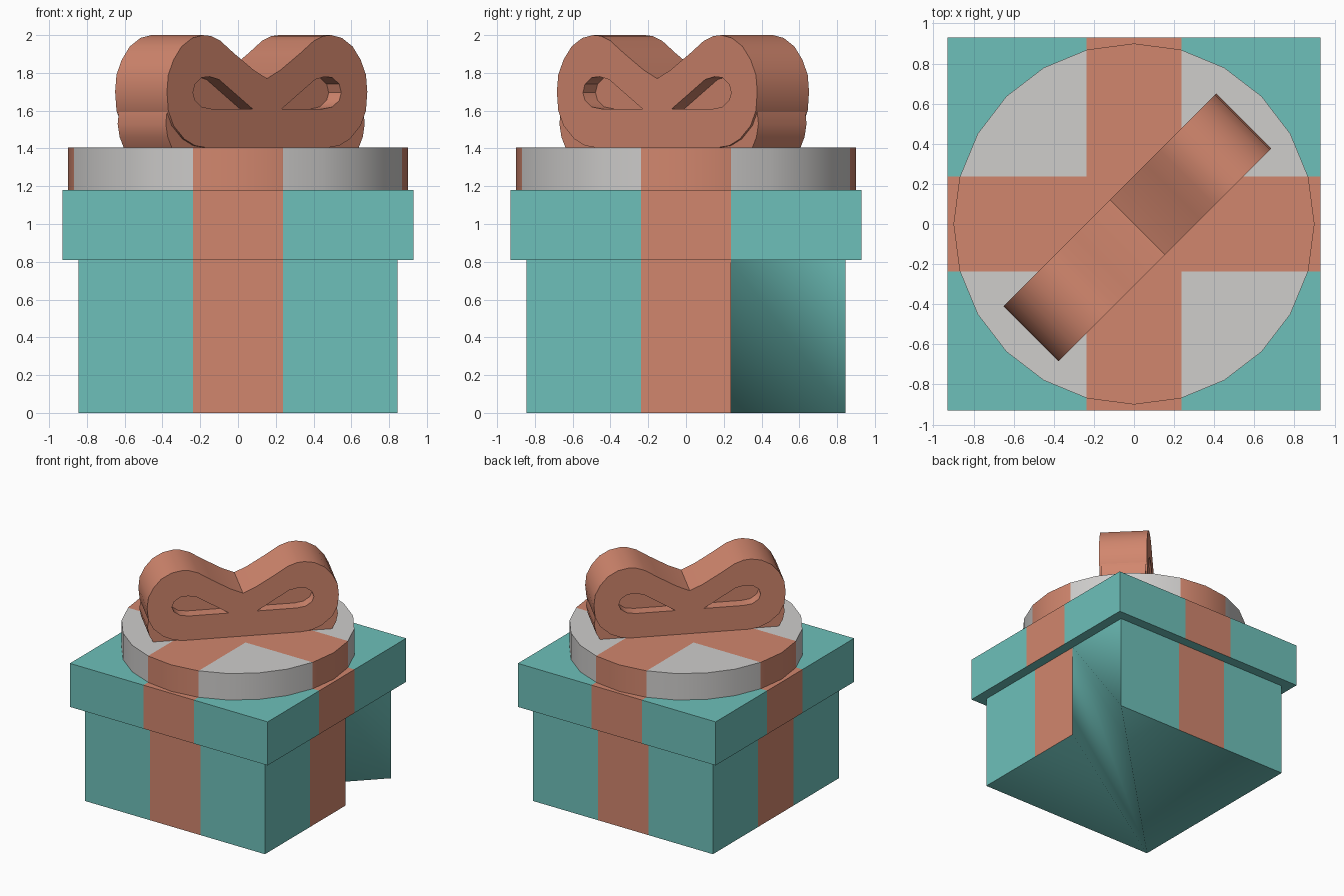
import bpy, bmesh, math
from mathutils import Matrix, Vector

if "Cube" in bpy.data.objects:
    bpy.data.objects.remove(bpy.data.objects["Cube"])


def material(name, rgb):
    m = bpy.data.materials.new(name)
    m.diffuse_color = (*rgb, 1)
    m.use_nodes = True
    m.node_tree.nodes["Principled BSDF"].inputs["Base Color"].default_value = m.diffuse_color
    return m


TEAL = material("teal", (0.155, 0.53, 0.49))
SALMON = material("salmon", (0.64, 0.24, 0.155))
WHITE = material("pale grey", (0.62, 0.61, 0.60))
BAND = 0.237  # half width of the ribbon
W, H = 0.845, 0.81  # body half width and height


def cut_bands(bm):
    for axis in ((1, 0, 0), (0, 1, 0)):
        for s in (-BAND, BAND):
            bmesh.ops.bisect_plane(bm, geom=bm.verts[:] + bm.edges[:] + bm.faces[:],
                                   plane_co=Vector(axis) * s, plane_no=axis, dist=1e-4)


def paint_bands(bm):
    # ribbon runs where a face lies within the cross, never on undersides
    for f in bm.faces:
        c, n = f.calc_center_median(), f.normal
        inside = min(abs(c.x), abs(c.y)) < BAND
        f.material_index = 1 if inside and n.z > -0.5 else 0


def finish(name, bm, mats):
    me = bpy.data.meshes.new(name)
    bm.to_mesh(me)
    bm.free()
    ob = bpy.data.objects.new(name, me)
    bpy.context.collection.objects.link(ob)
    for m in mats:
        me.materials.append(m)
    return ob


def banded_box(half, z0, z1):
    bm = bmesh.new()
    bmesh.ops.create_cube(bm, size=1, matrix=Matrix.Translation((0, 0, (z0 + z1) / 2))
                          @ Matrix.Diagonal((2 * half, 2 * half, z1 - z0, 1)))
    cut_bands(bm)
    bm.normal_update()
    paint_bands(bm)
    return bm


# body: floor and one side panel are replaced by a folded smooth sheet
bm = banded_box(W, 0, H)
gone = [f for f in bm.faces if f.normal.z < -0.5 or
        (f.normal.x > 0.5 and f.calc_center_median().y > BAND)]
bmesh.ops.delete(bm, geom=gone, context='FACES')
finish("box_body", bm, [TEAL, SALMON])

bm = bmesh.new()
A, B, C, D, E, F, G = [bm.verts.new(p) for p in (
    (W, BAND, H), (W, W, H), (W, W, 0), (-W, -W, 0), (-W, W, 0), (W, -W, 0), (W, BAND, 0))]
for tri in ((A, C, B), (A, D, C), (A, G, D), (D, E, C), (D, G, F)):
    bm.faces.new(tri).smooth = True
finish("box_floor", bm, [TEAL])

# lid
finish("box_lid", banded_box(0.93, H, 1.18), [TEAL, SALMON])

# round plate on the lid
bm = bmesh.new()
bmesh.ops.create_cone(bm, cap_ends=True, segments=24, radius1=0.9, radius2=0.9, depth=0.225,
                      matrix=Matrix.Translation((0, 0, 1.2925)) @ Matrix.Rotation(math.radians(15), 4, 'Z'))
cut_bands(bm)
bm.normal_update()
paint_bands(bm)
plate = finish("round_plate", bm, [WHITE, SALMON])


def smooth(ob, deg=35):
    bpy.ops.object.select_all(action='DESELECT')
    ob.select_set(True)
    bpy.context.view_layer.objects.active = ob
    bpy.ops.object.shade_smooth_by_angle(angle=math.radians(deg))


smooth(plate)


# bow: flat profiles extruded across the diagonal
def mirrored(half):
    return half + [(-x, z) for x, z in reversed(half) if x > 0]


def extruded(name, loops, depth):
    cu = bpy.data.curves.new(name, 'CURVE')
    cu.dimensions = '2D'
    cu.fill_mode = 'BOTH'
    cu.extrude = depth
    for pts in loops:
        sp = cu.splines.new('POLY')
        sp.points.add(len(pts) - 1)
        for p, (x, z) in zip(sp.points, pts):
            p.co = (x, z, 0, 1)
        sp.use_cyclic_u = True
    ob = bpy.data.objects.new(name, cu)
    bpy.context.collection.objects.link(ob)
    r = math.sqrt(0.5)
    ob.matrix_world = Matrix(((r, 0, r, 0.017), (r, 0, -r, -0.016), (0, 1, 0, 0), (0, 0, 0, 1)))
    cu.materials.append(SALMON)
    bpy.ops.object.select_all(action='DESELECT')
    ob.select_set(True)
    bpy.context.view_layer.objects.active = ob
    bpy.ops.object.convert(target='MESH')
    ob = bpy.context.view_layer.objects.active
    smooth(ob)


outer = mirrored([(0, 1.77), (0.1, 1.815), (0.25, 1.905), (0.35, 1.97), (0.42, 1.995), (0.48, 2.0),
                  (0.56, 1.985), (0.64, 1.94), (0.70, 1.87), (0.74, 1.79), (0.75, 1.70),
                  (0.74, 1.60), (0.70, 1.52), (0.62, 1.45), (0.54, 1.415), (0.46, 1.405)])
hole = [(0.11, 1.61), (0.42, 1.61), (0.49, 1.62), (0.54, 1.655), (0.555, 1.695),
        (0.54, 1.74), (0.49, 1.775), (0.43, 1.78), (0.36, 1.765)]
extruded("bow_loops", [outer, hole, [(-x, z) for x, z in hole]], 0.194)
extruded("bow_core", [mirrored([(0, 1.72), (0.4, 1.83), (0.6, 1.8), (0.6, 1.55)])], 0.1)
extruded("bow_base", [mirrored([(0.735, 1.6), (0.745, 1.53), (0.73, 1.46), (0.70, 1.405)])], 0.18)
